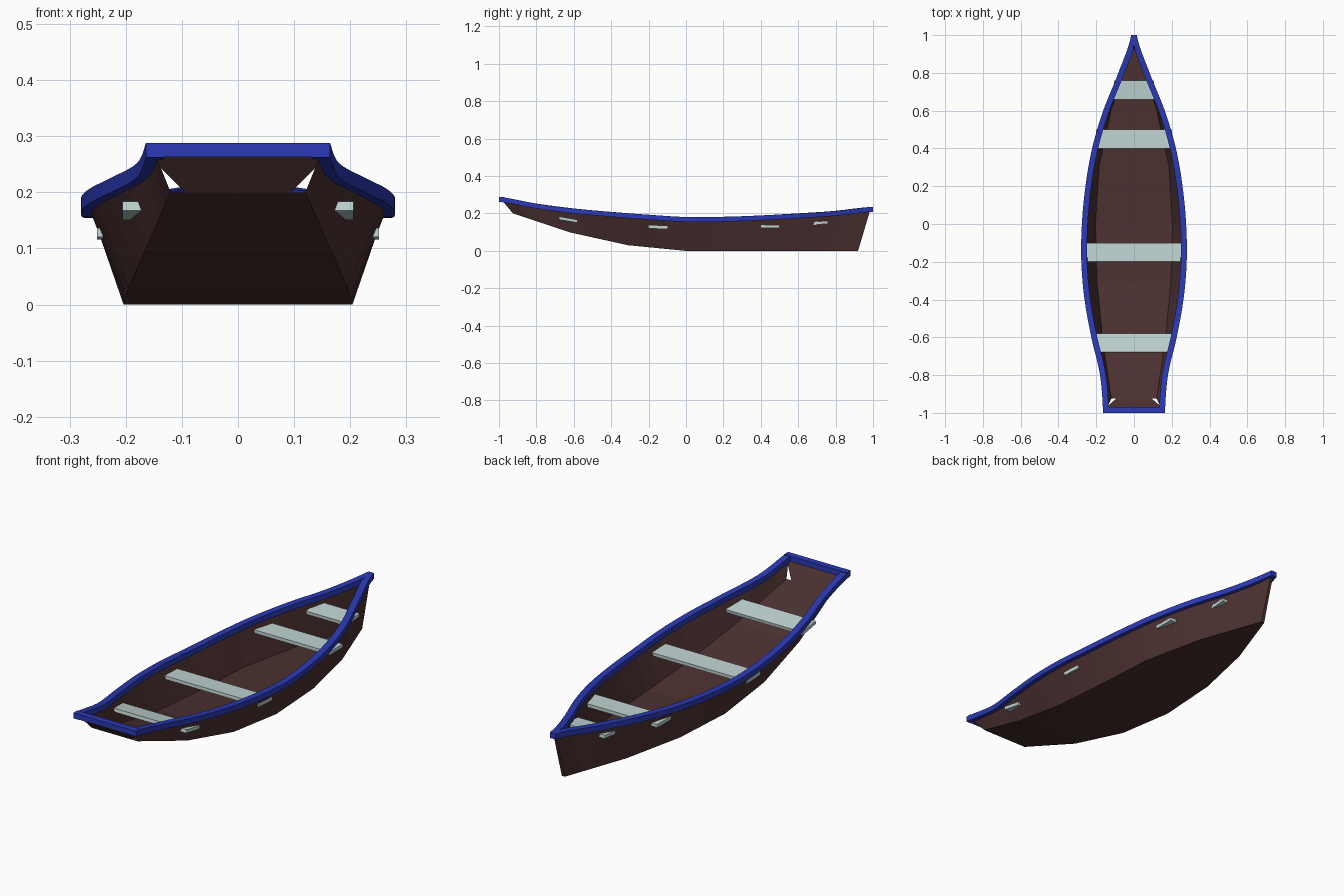
import bpy, bmesh, math
from mathutils import Vector, Matrix

if "Cube" in bpy.data.objects:
    bpy.data.objects.remove(bpy.data.objects["Cube"])


def material(name, rgb):
    m = bpy.data.materials.new(name)
    m.diffuse_color = (*rgb, 1)
    m.use_nodes = True
    m.node_tree.nodes["Principled BSDF"].inputs["Base Color"].default_value = m.diffuse_color
    return m


BROWN = material("dark brown wood", (0.072, 0.030, 0.030))
BLUE = material("blue paint", (0.024, 0.042, 0.47))
PALE = material("pale grey green", (0.53, 0.66, 0.645))


def finish(bm, name, mat, mirror=False):
    bmesh.ops.recalc_face_normals(bm, faces=bm.faces[:])
    me = bpy.data.meshes.new(name)
    bm.to_mesh(me)
    bm.free()
    me.materials.append(mat)
    ob = bpy.data.objects.new(name, me)
    bpy.context.collection.objects.link(ob)
    if mirror:
        ob.modifiers.new("mirror", 'MIRROR')
    return ob


def box(name, size, loc, mat, tilt=0):
    bm = bmesh.new()
    bmesh.ops.create_cube(bm, size=1, matrix=Matrix.Diagonal((*size, 1)))
    ob = finish(bm, name, mat)
    ob.location = loc
    ob.rotation_euler.x = tilt
    return ob


# sheer line (half width, top height) from stern to bow, evenly spaced in y
SHEER = [(.164, .288), (.180, .252), (.226, .226), (.262, .208), (.279, .193),
         (.276, .181), (.257, .182), (.222, .189), (.163, .200), (.083, .213),
         (.015, .235)]
# chine (half width, height), evenly spaced from y -0.925 to 0.92
CHINE = [(.12, .20), (.165, .098), (.195, .03), (.204, 0), (.185, 0),
         (.118, 0), (.008, 0)]


def sheer(t):
    f = t * (len(SHEER) - 1)
    i = min(int(f), len(SHEER) - 2)
    u = f - i
    p = [SHEER[min(max(i + k, 0), len(SHEER) - 1)] for k in (-1, 0, 1, 2)]
    x, z = (0.5 * (2 * b + (c - a) * u + (2 * a - 5 * b + 4 * c - d) * u * u
                   + (3 * b - a - 3 * c + d) * u ** 3) for a, b, c, d in zip(*p))
    return Vector((x, -1 + 2 * t, z))


def chine(t):
    f = t * (len(CHINE) - 1)
    i = min(int(f), len(CHINE) - 2)
    a, b = Vector(CHINE[i]), Vector(CHINE[i + 1])
    c = a.lerp(b, f - i)
    return Vector((c.x, -.925 + 1.845 * t, c.y))


# hull side and half floor, mirrored
bm = bmesh.new()
rows = []
N = 24
for k in range(N + 1):
    t = k / N
    c, s = chine(t), sheer(t)
    top = Vector((max(s.x - .014, .006), s.y * .986, s.z - .013))
    rows.append([bm.verts.new(v) for v in ((0, c.y, c.z), c, top)])
for a, b in zip(rows, rows[1:]):
    for j in range(2):
        bm.faces.new((a[j], a[j + 1], b[j + 1], b[j]))
# stem closing the bow
e = rows[-1]
tip = bm.verts.new((0, e[2].co.y, e[2].co.z))
bm.faces.new((e[0], e[1], e[2], tip))
finish(bm, "hull", BROWN, mirror=True)

# transom, with small open corners beside it
bm = bmesh.new()
half = [(.095, -.925, .20), (.139, -.963, .245), (.150, -.986, .275)]
pts = half + [(-x, y, z) for x, y, z in reversed(half)]
bm.faces.new([bm.verts.new(p) for p in pts])
finish(bm, "transom", BROWN)

# gunwale rail swept along the sheer line
bm = bmesh.new()
W, H, N = .031, .026, 60
prev = None
for k in range(N + 1):
    t = k / N
    s = sheer(t)
    d = sheer(min(t + .01, 1)) - sheer(max(t - .01, 0))
    n = Vector((-d.y, d.x, 0)).normalized()
    inner = s + n * W
    inner.x = max(inner.x, 0)
    inner.y = s.y if k in (0, N) else min(max(inner.y, -1), 1)
    down = Vector((0, 0, -H))
    ring = [bm.verts.new(v) for v in (s, inner, inner + down, s + down)]
    if prev:
        for j in range(4):
            q = (j + 1) % 4
            bm.faces.new((prev[j], prev[q], ring[q], ring[j]))
    if k in (0, N):
        bm.faces.new(ring)
    prev = ring
finish(bm, "gunwale_rail", BLUE, mirror=True)
box("stern_rail", (.328, .03, .025), (0, -.985, .2755), BLUE)

# seats: y, z, half width, tilt
for i, (y, z, hw, tilt) in enumerate([(-.63, .167, .206, -.17), (-.15, .126, .251, -.05),
                                      (.45, .131, .200, 0), (.71, .149, .106, .08)]):
    box("seat_%d" % (i + 1), (2 * hw, .1, .016), (0, y, z), PALE, tilt)
